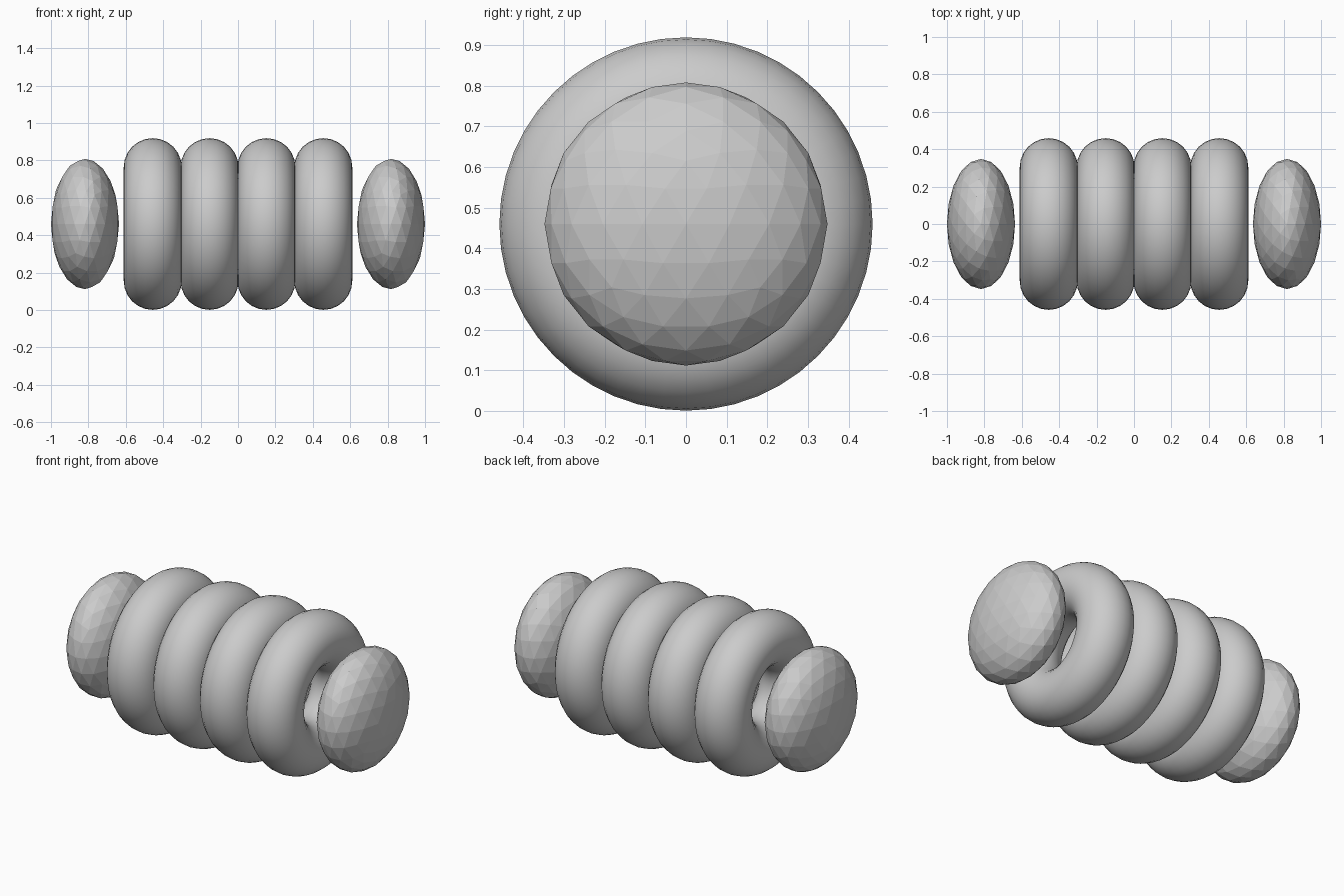
import bpy
from math import pi

if "Cube" in bpy.data.objects:
    bpy.data.objects.remove(bpy.data.objects["Cube"])

CENTRE_Z = 0.46
RING_X = (-0.456, -0.152, 0.152, 0.456)
CAP_X = {"left": -0.818, "right": 0.818}

# Four fat smooth rings stacked along x
for i, x in enumerate(RING_X, 1):
    bpy.ops.mesh.primitive_torus_add(
        major_radius=0.304, minor_radius=0.155,
        major_segments=48, minor_segments=24,
        location=(x, 0, CENTRE_Z), rotation=(0, pi / 2, 0))
    ring = bpy.context.object
    ring.name = f"body_ring_{i}"
    bpy.ops.object.shade_smooth()

# Faceted flattened end caps floating off each end
for side, x in CAP_X.items():
    bpy.ops.mesh.primitive_ico_sphere_add(
        subdivisions=3, radius=1, location=(x, 0, CENTRE_Z))
    cap = bpy.context.object
    cap.name = f"end_cap_{side}"
    cap.scale = (0.182, 0.348, 0.348)
    bpy.ops.object.transform_apply(location=False, rotation=False, scale=True)
    bpy.ops.object.shade_flat()
